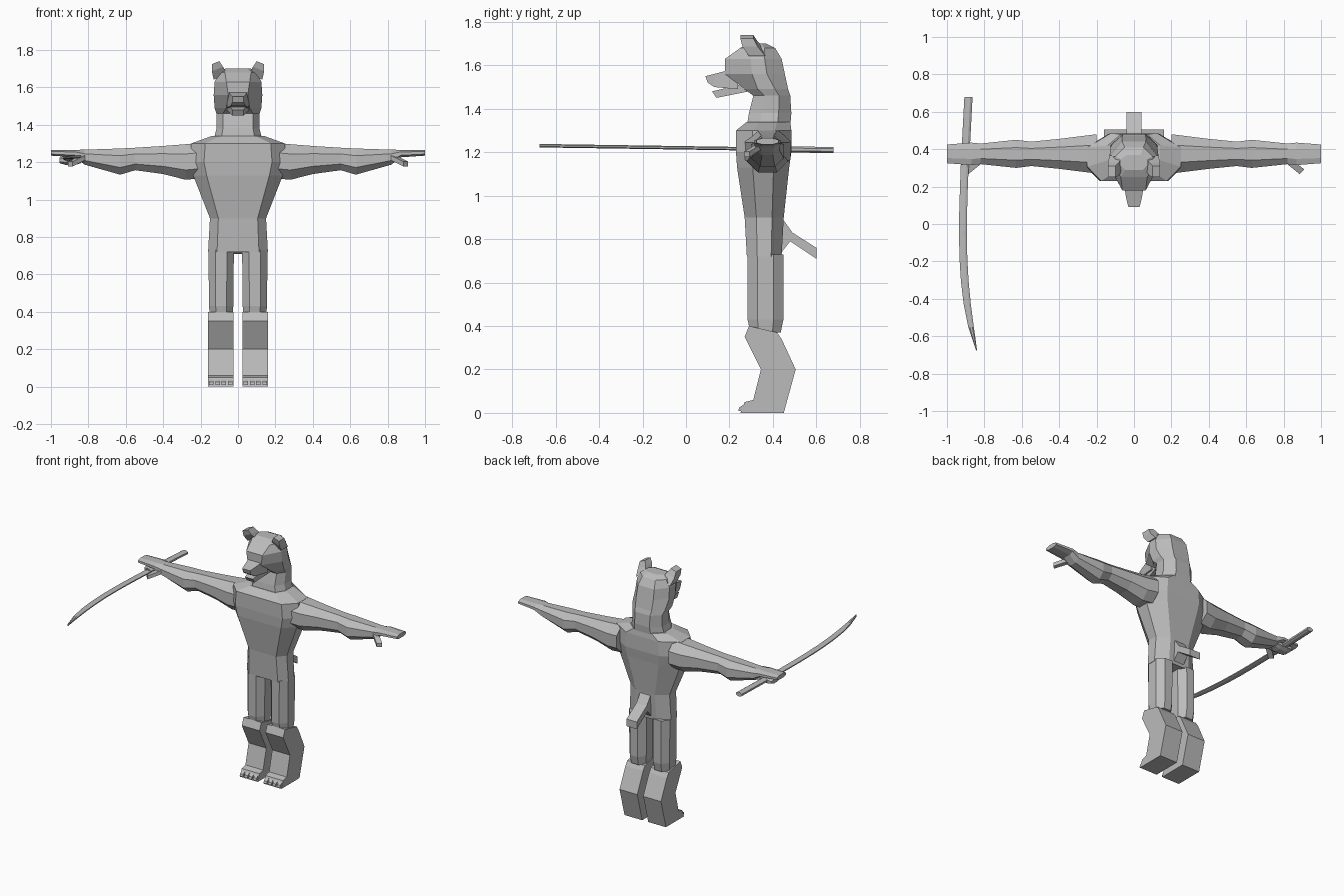
import bpy, bmesh

default_cube = bpy.data.objects.get("Cube")
if default_cube:
    bpy.data.objects.remove(default_cube)

shade = (0.5, 0.5, 0.5, 1)
grey = bpy.data.materials.new("plain grey")
grey.use_nodes = True
grey.diffuse_color = shade
grey.node_tree.nodes["Principled BSDF"].inputs["Base Color"].default_value = shade


def loft(name, rings, side=1):
    """Skin a row of equal rings, close both ends, and flip to the chosen side."""
    bm = bmesh.new()
    loops = [[bm.verts.new((side * x, y, z)) for x, y, z in ring] for ring in rings]
    for lower, upper in zip(loops, loops[1:]):
        for i in range(len(lower)):
            bm.faces.new((lower[i - 1], lower[i], upper[i], upper[i - 1]))
    bm.faces.new(loops[0])
    bm.faces.new(loops[-1])
    bmesh.ops.recalc_face_normals(bm, faces=bm.faces)
    mesh = bpy.data.meshes.new(name)
    bm.to_mesh(mesh)
    bm.free()
    mesh.materials.append(grey)
    part = bpy.data.objects.new(name, mesh)
    bpy.context.collection.objects.link(part)


def body_ring(z, width, front, back, flat=0.7, widest=0.3):
    """Horizontal ring with a flat front, straight flanks and a narrow back."""
    depth = back - front
    half = [(width * flat, front), (width, front + depth * widest),
            (width, front + depth * 0.7), (width * 0.5, back)]
    return [(x, y, z) for x, y in half] + [(-x, y, z) for x, y in reversed(half)]


def octagon(u, v, width, height, corner=0.45):
    """Chamfered rectangle around the centre u, v."""
    a, b = width / 2, height / 2
    c, d = a * corner, b * corner
    return [(u + p, v + q) for p, q in (
        (c, -b), (a, -d), (a, d), (c, b), (-c, b), (-a, d), (-a, -d), (-c, -b))]


def snout_ring(y, width, bottom, top, lean=0.0):
    """Upright rectangle across the face, its lower edge set back by lean."""
    return [(-width, y + lean, bottom), (width, y + lean, bottom),
            (width, y, top), (-width, y, top)]


def slab(name, start, end, profile, side=1):
    """Side profile of y, z points extruded along x."""
    loft(name, [[(x, y, z) for y, z in profile] for x in (start, end)], side)


# Torso from hips to shoulders
loft("torso", [
    body_ring(z=0.72, width=0.16, front=0.28, back=0.44),
    body_ring(z=0.9, width=0.15, front=0.27, back=0.45),
    body_ring(z=1.13, width=0.24, front=0.235, back=0.475),
    body_ring(z=1.2, width=0.26, front=0.23, back=0.485),
    body_ring(z=1.3, width=0.25, front=0.23, back=0.485),
    body_ring(z=1.34, width=0.14, front=0.28, back=0.48)])

# Neck and skull, the cheeks slanting back from a narrow face
loft("neck_and_head", [
    body_ring(z=1.32, width=0.13, front=0.28, back=0.48),
    body_ring(z=1.38, width=0.115, front=0.29, back=0.485),
    body_ring(z=1.46, width=0.115, front=0.31, back=0.48),
    body_ring(z=1.49, width=0.125, front=0.27, back=0.47, flat=0.5),
    body_ring(z=1.56, width=0.13, front=0.18, back=0.455, flat=0.4, widest=0.45),
    body_ring(z=1.63, width=0.125, front=0.18, back=0.44, flat=0.5, widest=0.45),
    body_ring(z=1.68, width=0.1, front=0.25, back=0.41),
    body_ring(z=1.7, width=0.07, front=0.29, back=0.37)])

# Snout and open lower jaw
loft("snout", [
    snout_ring(y=0.09, width=0.03, bottom=1.52, top=1.55, lean=0.01),
    snout_ring(y=0.13, width=0.04, bottom=1.5, top=1.56),
    snout_ring(y=0.24, width=0.06, bottom=1.49, top=1.59)])
loft("lower_jaw", [
    snout_ring(y=0.12, width=0.03, bottom=1.45, top=1.48, lean=0.02),
    snout_ring(y=0.29, width=0.06, bottom=1.48, top=1.52)])

# Stubby tail sloping down and back
slab("tail", -0.04, 0.04, [(0.44, 0.9), (0.49, 0.83), (0.6, 0.76),
                           (0.6, 0.71), (0.48, 0.79), (0.44, 0.74)])

# Arm: distance from the centre line, depth and height of each section
arm_sections = [(0.2, 0.21, 0.19), (0.28, 0.19, 0.19), (0.4, 0.16, 0.15), (0.55, 0.13, 0.12),
                (0.63, 0.15, 0.14), (0.82, 0.11, 0.08), (0.87, 0.12, 0.04), (1, 0.1, 0.03)]


def arm_ring(x, depth, height):
    """Arm section hanging below a top line that falls gently to the hand."""
    top = 1.265 + 0.06 * (1 - x) ** 2
    return [(x, y, z) for y, z in octagon(0.375, top - height / 2, depth, height)]


def thigh_ring(z, width, depth):
    return [(x, y, z) for x, y in octagon(0.09, 0.366, width, depth)]


def ear_ring(z, inner, outer, front, back):
    """Ear section, its outer edge a little lower than its inner edge."""
    drop = (outer - inner) * 0.4
    return [(inner, front, z), (outer, front, z - drop), (outer, back, z - drop), (inner, back, z)]


def thumb_ring(x):
    """Square thumb section, bending forward and down as it leaves the palm."""
    reach = x - 0.8
    y, z = 0.335 - reach * 0.8, 1.22 - reach / 2
    size = 0.025
    return [(x, y, z), (x + size, y + size, z), (x + size, y + size, z + size), (x, y, z + size)]


shin_profile = [(0.27, 0.35), (0.345, 0.2), (0.31, 0.06), (0.27, 0.05), (0.25, 0), (0.45, 0),
                (0.505, 0.2), (0.44, 0.34), (0.42, 0.37), (0.29, 0.4)]
toe_profile = [(0.24, 0.01), (0.245, 0.025), (0.275, 0.045), (0.28, 0.005)]

for side, label in ((1, "left"), (-1, "right")):
    # Arm with a flat open hand and a thumb
    loft(label + "_arm", [arm_ring(*section) for section in arm_sections], side)
    loft(label + "_thumb", [thumb_ring(x) for x in (0.81, 0.885)], side)
    # Thigh, then shin and foot
    loft(label + "_thigh", [
        thigh_ring(z=0.37, width=0.12, depth=0.14),
        thigh_ring(z=0.43, width=0.13, depth=0.165),
        thigh_ring(z=0.73, width=0.136, depth=0.165)], side)
    slab(label + "_shin_and_foot", 0.023, 0.16, shin_profile, side)
    for toe in range(4):
        inner = 0.029 + toe * 0.034
        slab(label + "_toe", inner, inner + 0.024, toe_profile, side)
    # Pointed ear leaning forward
    loft(label + "_ear", [
        ear_ring(z=1.67, inner=0.06, outer=0.13, front=0.29, back=0.365),
        ear_ring(z=1.71, inner=0.08, outer=0.14, front=0.26, back=0.33),
        ear_ring(z=1.74, inner=0.1, outer=0.14, front=0.25, back=0.31)], side)


def sword_ring(x, y, width, height):
    """Sword section; the whole sword rises slightly towards its tip."""
    return [(p, y, q) for p, q in octagon(x, 1.22 - y * 0.015, width, height)]


def blade_ring(t):
    """Section of the curved blade, t running from the guard to the tip."""
    return sword_ring(x=-0.905 - 0.04 * t + 0.103 * t ** 3, y=0.31 - 0.985 * t,
                      width=0.042 - 0.036 * t ** 8, height=0.016)


# Sword lying under the right hand, pointing forward
loft("sword_handle", [sword_ring(x, y, width=0.044, height=0.028)
                      for x, y in ((-0.885, 0.68), (-0.905, 0.3))])
blade_steps = 8
loft("sword_blade", [blade_ring(i / blade_steps) for i in range(blade_steps + 1)])

# Fingers wrapped below the handle
loft("grip_fingers", [[(x, y, z) for y, z in octagon(0.375, 1.21, 0.09, height)]
                      for x, height in ((-0.955, 0.03), (-0.92, 0.05), (-0.87, 0.05), (-0.84, 0.03))])
